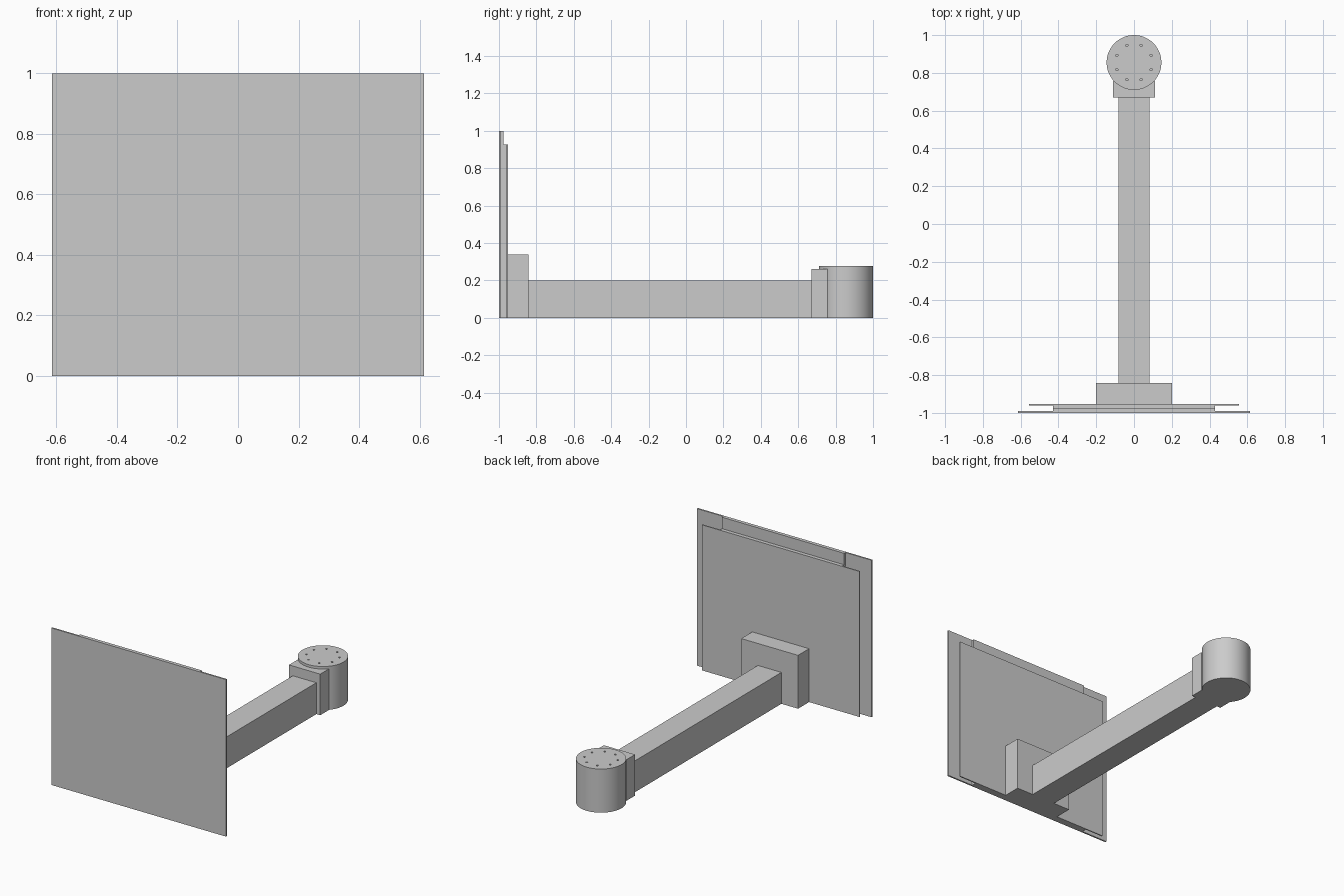
import bpy
import math

cube = bpy.data.objects.get("Cube")
if cube:
    bpy.data.objects.remove(cube, do_unlink=True)

# One plain grey for the whole assembly
grey = bpy.data.materials.new("light_grey")
grey.use_nodes = True
colour = (0.6, 0.6, 0.6, 1.0)
grey.diffuse_color = colour
grey.node_tree.nodes["Principled BSDF"].inputs["Base Color"].default_value = colour


def box(name, half_width, y0, y1, height):
    """Box centred on x = 0, standing on the ground."""
    bpy.ops.mesh.primitive_cube_add(size=1, location=(0, (y0 + y1) / 2, height / 2))
    ob = bpy.context.object
    ob.name = name
    ob.scale = (2 * half_width, y1 - y0, height)
    bpy.ops.object.transform_apply(location=False, rotation=False, scale=True)
    ob.data.materials.append(grey)
    return ob


def cylinder(name, radius, depth, location, sides):
    bpy.ops.mesh.primitive_cylinder_add(vertices=sides, radius=radius, depth=depth, location=location)
    ob = bpy.context.object
    ob.name = name
    ob.data.materials.append(grey)
    return ob


# Screen: front sheet, stepped core and back sheet
box("front_panel", 0.615, -1.0, -0.99, 1.0)
box("core_tall", 0.43, -0.99, -0.977, 1.0)
box("core_short", 0.43, -0.977, -0.96, 0.927)
box("back_panel", 0.555, -0.96, -0.953, 0.927)

# Support arm
box("mount_block", 0.2, -0.953, -0.842, 0.34)
box("arm", 0.083, -0.842, 0.67, 0.2)
box("collar", 0.11, 0.67, 0.757, 0.262)

# Round pivot with a ring of small bolt holes in its top
TOP, CENTRE_Y, RADIUS = 0.278, 0.855, 0.145
pivot = cylinder("pivot", RADIUS, TOP, (0, CENTRE_Y, TOP / 2), 96)
for i in range(8):
    angle = math.radians(22.5 + 45 * i)
    spot = (0.098 * math.cos(angle), CENTRE_Y + 0.098 * math.sin(angle), TOP)
    cutter = cylinder("hole_cutter", 0.006, 0.06, spot, 16)
    cutter.hide_render = True
    mod = pivot.modifiers.new("bolt_hole", "BOOLEAN")
    mod.operation = "DIFFERENCE"
    mod.solver = "EXACT"
    mod.object = cutter
    bpy.context.view_layer.objects.active = pivot
    bpy.ops.object.modifier_apply(modifier=mod.name)
    bpy.data.objects.remove(cutter, do_unlink=True)

bpy.ops.object.select_all(action="DESELECT")
pivot.select_set(True)
bpy.context.view_layer.objects.active = pivot
bpy.ops.object.shade_smooth_by_angle(angle=math.radians(30))
